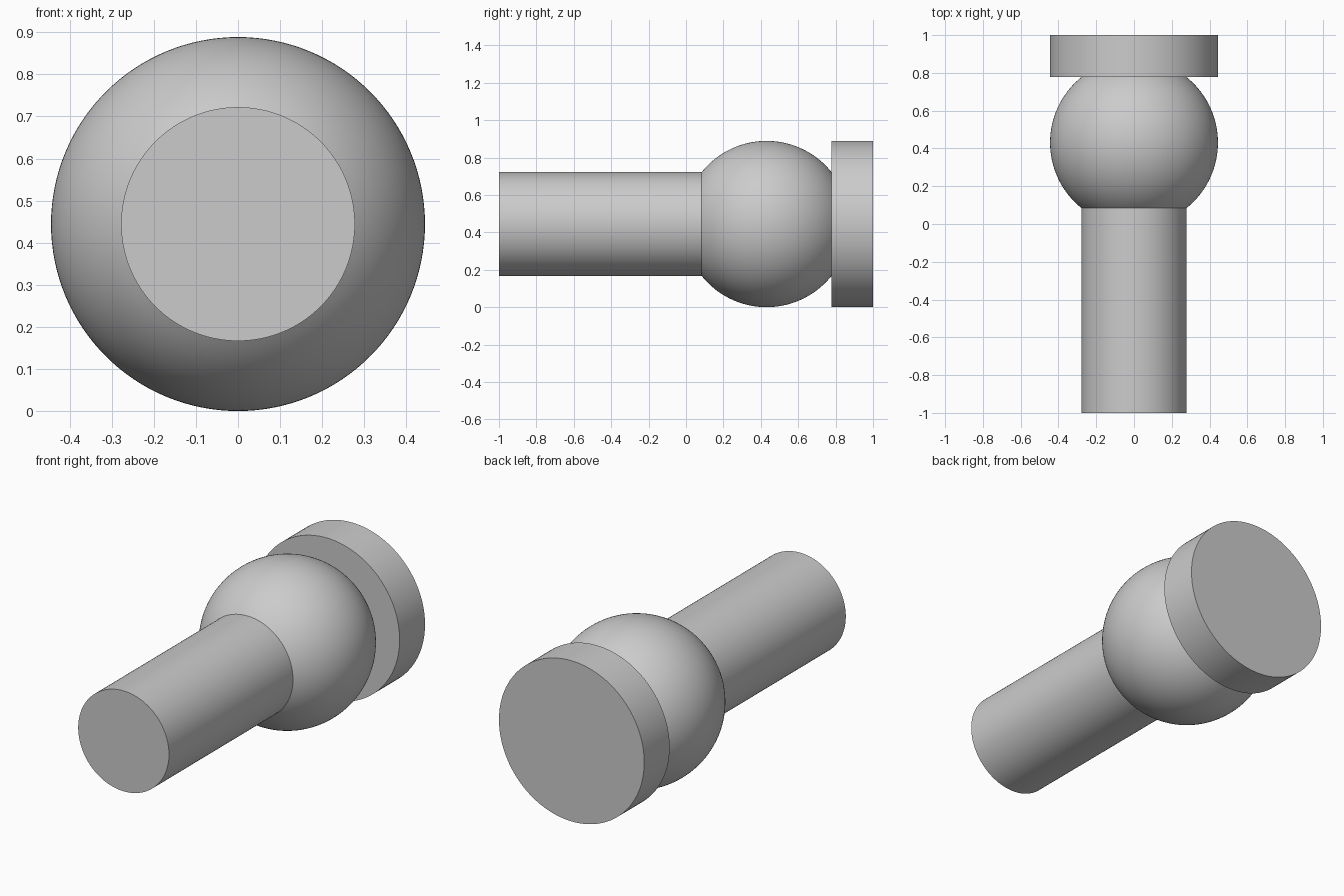
import bpy
import bmesh
import math
from mathutils import Matrix, Vector

if "Cube" in bpy.data.objects:
    bpy.data.objects.remove(bpy.data.objects["Cube"])

R_BIG = 0.4444      # ball and end disc radius
R_SHAFT = 0.2778    # shaft radius
DISC_Y = 0.7778     # inner face of the end disc
HALF = math.sqrt(R_BIG ** 2 - R_SHAFT ** 2)
BALL_Y = DISC_Y - HALF
SEGMENTS = 128
ARC_STEPS = 48

grey = bpy.data.materials.new("light_grey")
grey.diffuse_color = (0.6, 0.6, 0.6, 1.0)
grey.use_nodes = True
grey.node_tree.nodes["Principled BSDF"].inputs["Base Color"].default_value = grey.diffuse_color

# Profile as (radius, y): shaft, ball arc, end disc
profile = [(0, -1), (R_SHAFT, -1)]
a0 = math.atan2(R_SHAFT, HALF)
for i in range(ARC_STEPS + 1):
    a = math.pi - a0 + (2 * a0 - math.pi) * i / ARC_STEPS
    profile.append((R_BIG * math.sin(a), BALL_Y + R_BIG * math.cos(a)))
profile += [(R_BIG, DISC_Y), (R_BIG, 1), (0, 1)]

# Turn the profile around the y axis
bm = bmesh.new()
verts = [bm.verts.new((r, y, 0)) for r, y in profile]
edges = [bm.edges.new(pair) for pair in zip(verts, verts[1:])]
bmesh.ops.spin(bm, geom=verts + edges, cent=(0, 0, 0), axis=(0, 1, 0),
               angle=2 * math.pi, steps=SEGMENTS, use_merge=False)
bmesh.ops.remove_doubles(bm, verts=bm.verts, dist=1e-5)
bmesh.ops.recalc_face_normals(bm, faces=bm.faces)
bmesh.ops.transform(bm, matrix=Matrix.Translation(Vector((0, 0, R_BIG))), verts=bm.verts)

mesh = bpy.data.meshes.new("ball_shaft")
bm.to_mesh(mesh)
bm.free()
mesh.materials.append(grey)
obj = bpy.data.objects.new("ball_shaft_with_end_disc", mesh)
bpy.context.collection.objects.link(obj)

# Smooth curves, crisp rims
bpy.context.view_layer.objects.active = obj
obj.select_set(True)
bpy.ops.object.shade_smooth_by_angle(angle=math.radians(30))
